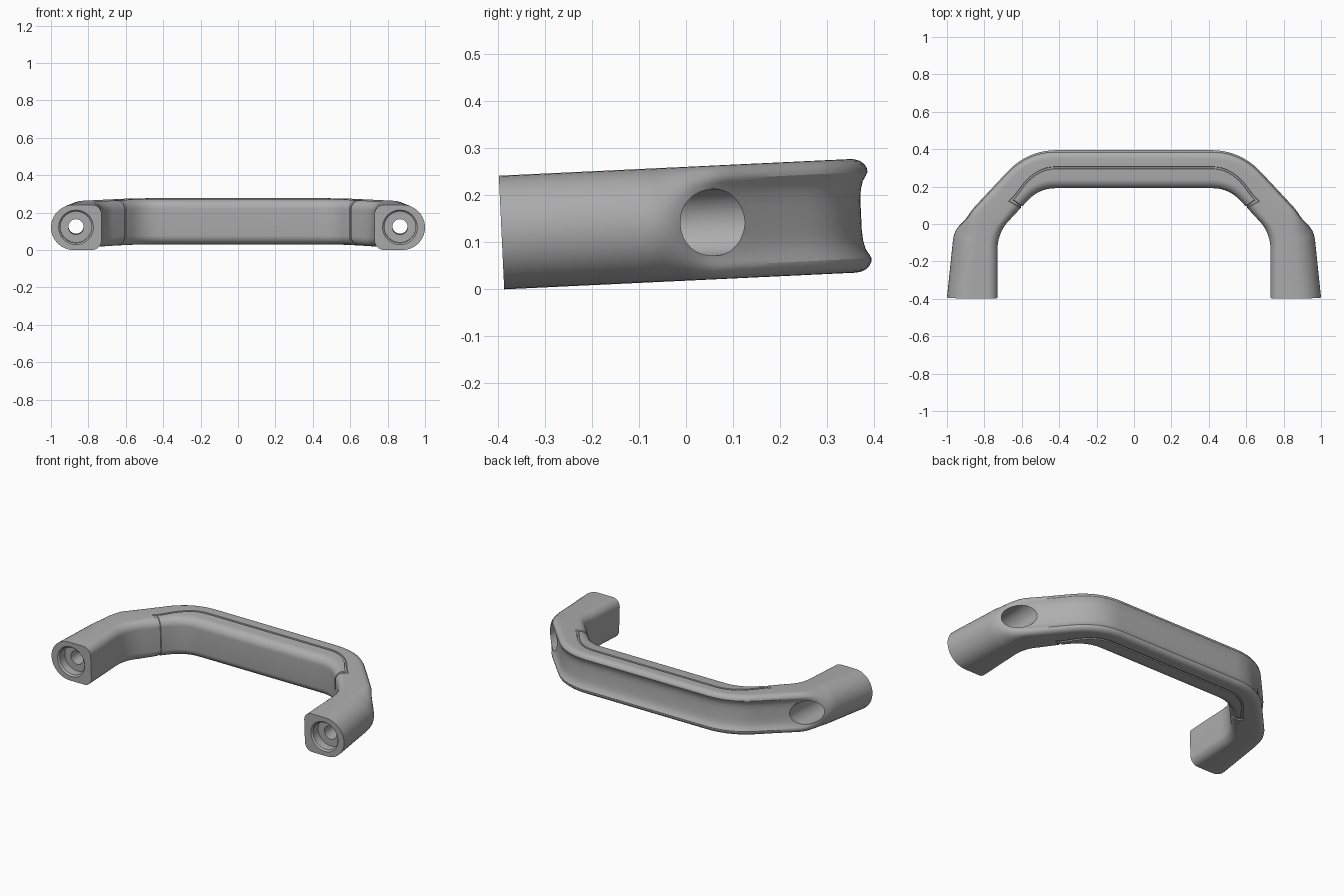
import bpy, bmesh, math
from mathutils import Vector

cube = bpy.data.objects.get("Cube")
if cube:
    bpy.data.objects.remove(cube)

HALF = 0.121             # half height of the section
TILT = math.radians(2.71)
HOLE_X = 0.866

grey = bpy.data.materials.new("satin grey")
grey.use_nodes = True
grey.diffuse_color = (0.42, 0.42, 0.42, 1)
grey.node_tree.nodes["Principled BSDF"].inputs["Base Color"].default_value = (0.42, 0.42, 0.42, 1)


def smooth(lo, hi, x):
    t = min(1, max(0, (x - lo) / (hi - lo)))
    return t * t * (3 - 2 * t)


def lerp(a, b, t):
    return a + (b - a) * t


# plan outline: three straight runs joined by two rounded bends
GROOVE_T = [0.64, 0.655, 0.72, 0.735]
DIAGONAL_T = [i / 12 for i in range(1, 8)] + GROOVE_T + [0.85]


def outline(corners, trims):
    p = [Vector(c) for c in corners]
    starts = [p[i] + (p[i - 1] - p[i]).normalized() * trims[i - 1] for i in (1, 2)]
    ends = [p[i] + (p[i + 1] - p[i]).normalized() * trims[i - 1] for i in (1, 2)]

    def bend(k):
        return [starts[k].lerp(p[k + 1], t).lerp(p[k + 1].lerp(ends[k], t), t)
                for t in [i / 10 for i in range(11)]]
    return ([p[0]] + bend(0) + [ends[0].lerp(starts[1], t) for t in DIAGONAL_T]
            + bend(1) + [p[3]])


outer = outline([(1, -0.393), (0.962, -0.03), (0.57, 0.391), (0, 0.391)], [0.06, 0.16])
inner = outline([(0.73, -0.393), (0.73, -0.045), (0.507, 0.195), (0, 0.195)], [0.09, 0.09])
FIRST = 12 + DIAGONAL_T.index(GROOVE_T[0])   # station where the grip begins

# dished outer face, from its middle up over the rounded lip
DISH = [(0.018, 0), (0.018, 0.03), (0.016, 0.055), (0.011, 0.073), (0.004, 0.084),
        (0, 0.092), (0.001, 0.1), (0.006, 0.109), (0.015, 0.116), (0.026, 0.12), (0.036, HALF)]


def section(index, o, i):
    """Upper half of the section as (distance from outer edge, height)."""
    width = (o - i).length
    dished = smooth(-0.055, 0.09, o.y)
    pts = []
    for k, (a, v) in enumerate(DISH):
        ang = k / (len(DISH) - 1) * math.pi / 2
        pts.append((lerp(HALF * (1 - math.cos(ang)), a, dished),
                    lerp(HALF * math.sin(ang), v, dished)))
    # seam groove running along the top of the grip
    in_grip = index > FIRST
    cross = index in (FIRST + 1, FIRST + 2)
    g = lerp(0.125, 0.078 + 0.03 * smooth(0.44, 0.74, o.x), dished)
    for off, low in ((0, False), (0.002, True), (0.011, True), (0.013, False)):
        sunk = in_grip and (low or (cross and off > 0))
        pts.append((g + off, HALF - (0.006 if sunk else 0)))
    # rounded inner corner, sunk where the seam wraps around the grip end
    r, dip = 0.05, 0.006 if cross else 0
    for k in range(9):
        ang = k / 8 * math.pi / 2
        pts.append((width - r + (r - dip) * math.sin(ang),
                    HALF - r + (r - dip) * math.cos(ang)))
    pts.append((width - dip, 0))
    return pts


# handle body: loft half, then mirror
bm = bmesh.new()
rings = []
for n, (o, i) in enumerate(zip(outer, inner)):
    half = section(n, o, i)
    loop = half + [(a, -v) for a, v in reversed(half[1:-1])]
    across = (i - o).normalized()
    rings.append([bm.verts.new((*(o + across * a), v)) for a, v in loop])
for r0, r1 in zip(rings, rings[1:]):
    for k in range(len(r0)):
        j = (k + 1) % len(r0)
        bm.faces.new((r0[k], r0[j], r1[j], r1[k]))
bm.faces.new(rings[0])
bmesh.ops.mirror(bm, geom=bm.verts[:] + bm.edges[:] + bm.faces[:],
                 axis='X', merge_dist=0.0005)
bmesh.ops.recalc_face_normals(bm, faces=bm.faces[:])
mesh = bpy.data.meshes.new("handle_body")
bm.to_mesh(mesh)
bm.free()
mesh.materials.append(grey)
body = bpy.data.objects.new("handle_body", mesh)
bpy.context.collection.objects.link(body)


# screw holes: rear access bore, through hole, front counterbore with chamfer
def bore(name, x, y0, y1, r0, r1):
    bpy.ops.mesh.primitive_cone_add(vertices=48, radius1=r0, radius2=r1, depth=y1 - y0,
                                    location=(x, (y0 + y1) / 2, 0),
                                    rotation=(-math.pi / 2, 0, 0))
    cutter = bpy.context.object
    cutter.name = name
    cutter.data.materials.append(grey)
    cutter.hide_render = True
    mod = body.modifiers.new(name, 'BOOLEAN')
    mod.operation, mod.solver, mod.object = 'DIFFERENCE', 'EXACT', cutter
    bpy.context.view_layer.objects.active = body
    bpy.ops.object.modifier_apply(modifier=name)
    bpy.data.objects.remove(cutter)


for side in (-1, 1):
    x = side * HOLE_X
    bore("access_bore", x, -0.22, 0.45, 0.071, 0.071)
    bore("through_hole", x, -0.45, 0.0, 0.041, 0.041)
    bore("counterbore", x, -0.45, -0.335, 0.084, 0.084)
    bore("counterbore_chamfer", x, -0.4, -0.383, 0.1, 0.083)

# slight tilt of the whole handle
body.rotation_euler.x = TILT
body.location.z = 0.1395
bpy.ops.object.select_all(action='DESELECT')
body.select_set(True)
bpy.context.view_layer.objects.active = body
bpy.ops.object.transform_apply(location=True, rotation=True, scale=True)
bpy.ops.object.shade_smooth_by_angle(angle=math.radians(32))
